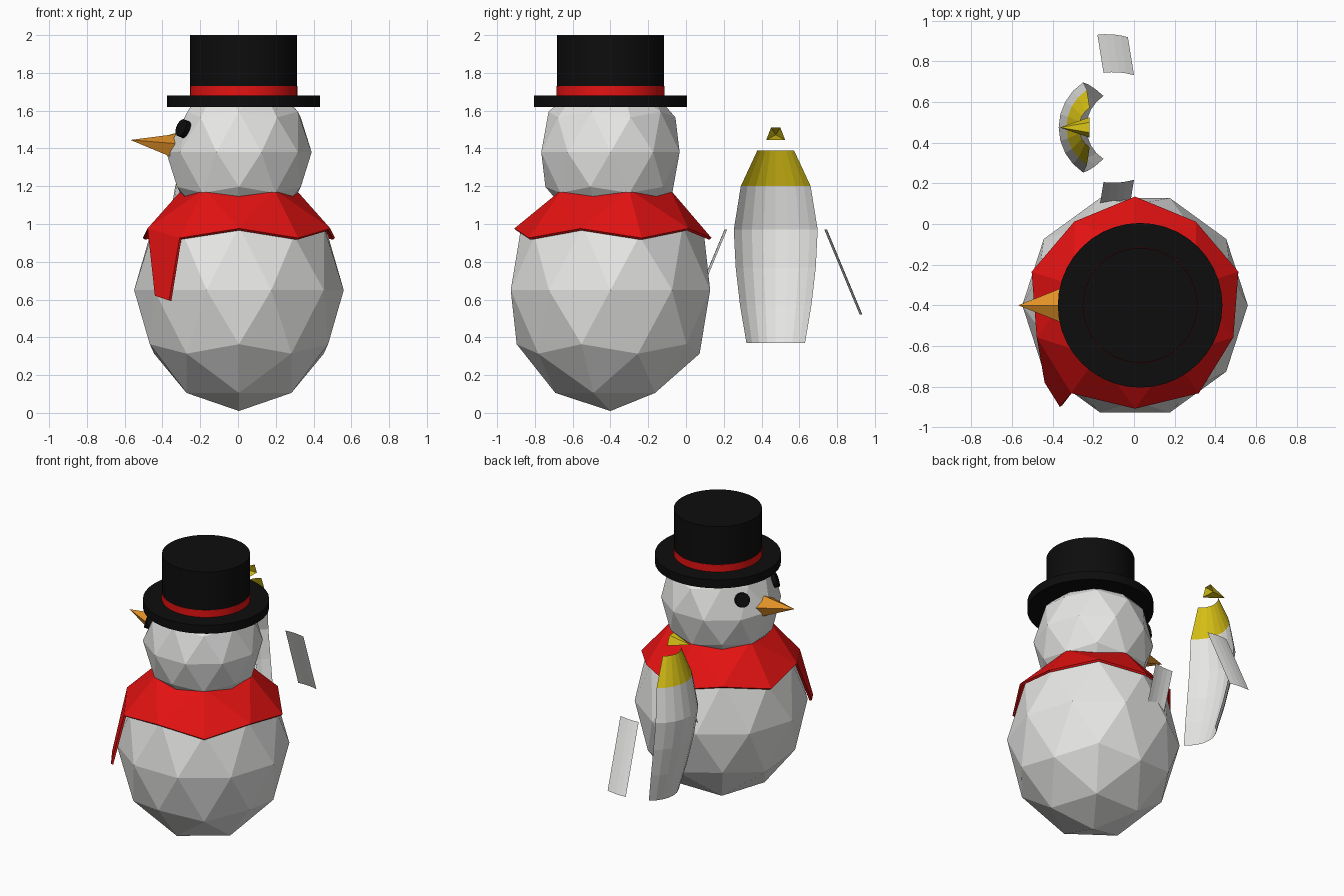
import bpy, bmesh, math
from mathutils import Vector, Matrix

if "Cube" in bpy.data.objects:
    bpy.data.objects.remove(bpy.data.objects["Cube"])


def material(name, r, g, b):
    m = bpy.data.materials.new(name)
    m.diffuse_color = (r, g, b, 1)
    m.use_nodes = True
    m.node_tree.nodes["Principled BSDF"].inputs["Base Color"].default_value = m.diffuse_color
    return m


WHITE = material("white", 0.8, 0.8, 0.79)
RED = material("red", 0.78, 0.006, 0.006)
BLACK = material("black", 0.004, 0.004, 0.004)
ORANGE = material("orange", 0.75, 0.28, 0.02)
YELLOW = material("yellow", 0.72, 0.56, 0.008)


def finish(name, bm, *mats):
    me = bpy.data.meshes.new(name)
    bm.to_mesh(me)
    bm.free()
    ob = bpy.data.objects.new(name, me)
    bpy.context.collection.objects.link(ob)
    for m in mats:
        me.materials.append(m)
    return ob


def ball(z, rxy, rz, keep=None):
    """Low-poly ball on the figure's axis; keep limits it to a unit height band."""
    bm = bmesh.new()
    bmesh.ops.create_icosphere(bm, subdivisions=2, radius=1)
    if keep:
        out = [f for f in bm.faces if not keep[0] < f.calc_center_median().z < keep[1]]
        bmesh.ops.delete(bm, geom=out, context='FACES')
    bm.transform(Matrix.Translation((0.005, -0.4, z)) @ Matrix.Diagonal((rxy, rxy, rz, 1))
                 @ Matrix.Rotation(math.pi / 2, 4, 'Z'))
    return bm


def cylinder(name, r, z0, z1, mat):
    bpy.ops.mesh.primitive_cylinder_add(vertices=40, radius=r, depth=z1 - z0,
                                        location=(0.03, -0.4, (z0 + z1) / 2))
    ob = bpy.context.object
    ob.name = name
    ob.data.materials.append(mat)
    bpy.ops.object.shade_smooth_by_angle(angle=math.radians(35))


def grid(bm, rows):
    """Skin a list of equal-length point rows with quads."""
    vs = [[bm.verts.new(p) for p in row] for row in rows]
    for a, b in zip(vs, vs[1:]):
        for i in range(len(a) - 1):
            bm.faces.new((a[i], a[i + 1], b[i + 1], b[i]))


# Snow body and head (head flattened a little at the face)
finish("body", ball(0.65, 0.555, 0.64), WHITE)
head = ball(1.38, 0.385, 0.41)
for v in head.verts:
    if v.co.x < -0.29 and v.co.z > 1.5:
        v.co.x += 0.04
finish("head", head, WHITE)

# Scarf: band of the body shape, with one lower edge pulled down as the tail
scarf = ball(0.64, 0.598, 0.64, keep=(0.55, 0.85))
target = Vector((-0.40, -0.70, 0.95))
edge = min((e for e in scarf.edges if e.is_boundary),
           key=lambda e: ((e.verts[0].co + e.verts[1].co) / 2 - target).length)
new = bmesh.ops.extrude_edge_only(scarf, edges=[edge])["geom"]
tail = sorted((g for g in new if isinstance(g, bmesh.types.BMVert)), key=lambda v: v.co.y)
tail[0].co = (-0.365, -0.90, 0.595)
tail[1].co = (-0.44, -0.78, 0.62)
bmesh.ops.recalc_face_normals(scarf, faces=scarf.faces[:])
ob = finish("scarf", scarf, RED)
mod = ob.modifiers.new("thickness", 'SOLIDIFY')
mod.thickness = 0.015

# Hat
cylinder("hat_brim", 0.405, 1.62, 1.68, BLACK)
cylinder("hat_band", 0.285, 1.68, 1.73, RED)
cylinder("hat_crown", 0.283, 1.73, 2.0, BLACK)

# Carrot nose
bm = bmesh.new()
tip = bm.verts.new((-0.57, -0.4, 1.445))
base = []
for i in range(5):
    a = 2 * math.pi * i / 5
    base.append(bm.verts.new((-0.32, -0.4 + 0.105 * math.sin(a), 1.402 + 0.075 * math.cos(a))))
for i in range(5):
    bm.faces.new((tip, base[i], base[(i + 1) % 5]))
bm.faces.new(base)
bmesh.ops.recalc_face_normals(bm, faces=bm.faces[:])
finish("carrot_nose", bm, ORANGE)

# Eyes: short discs facing outward
for side, label in ((1, "left"), (-1, "right")):
    bm = bmesh.new()
    bmesh.ops.create_cone(bm, cap_ends=True, segments=16, radius1=0.048, radius2=0.048, depth=0.03)
    normal = Vector((-0.29, 0.19 * side, 0.12))
    bm.transform(Matrix.Translation((-0.29, -0.4 + 0.185 * side, 1.505))
                 @ normal.to_track_quat('Z', 'Y').to_matrix().to_4x4())
    finish(label + "_eye", bm, BLACK)

# Bird: open curved shell, rings given as (height, half width, x of the rim)
RINGS = [(0.37, 0.155, -0.15), (0.57, 0.189, -0.19), (0.77, 0.212, -0.225),
         (0.97, 0.222, -0.25), (1.2, 0.185, -0.232), (1.39, 0.097, -0.218)]
ARC, CY, SEG = math.radians(57), 0.475, 8
rows = []
for z, half, rim in RINGS:
    r = half / math.sin(ARC)
    cx = rim + r * math.cos(ARC)
    angles = [ARC * (2 * i / SEG - 1) for i in range(SEG + 1)]
    rows.append([(cx - r * math.cos(a), CY - r * math.sin(a), z) for a in angles])
bm = bmesh.new()
grid(bm, rows)
for f in bm.faces:
    f.material_index = int(f.calc_center_median().z > 1.2)
finish("bird_shell", bm, WHITE, YELLOW)

# Bird beak: open pyramid pointing to -x
bm = bmesh.new()
tip = bm.verts.new((-0.365, CY, 1.472))
base = [bm.verts.new((-0.22, CY + y, z)) for y, z in
        ((-0.025, 1.51), (0.025, 1.51), (0.05, 1.445), (-0.05, 1.445))]
for i in range(4):
    bm.faces.new((tip, base[i], base[(i + 1) % 4]))
finish("bird_beak", bm, YELLOW)

# Bird wings: thin, slightly bowed plates hanging outward on both sides
for side, label in ((1, "left"), (-1, "right")):
    rows = []
    for x0, y0, z in ((-0.15, 0.26, 0.97), (-0.18, 0.447, 0.52)):
        rows.append([(x0 + 0.15 * t, CY + side * (y0 + 0.012 * (1 - (1.6 * t - 0.5) ** 2)), z)
                     for t in (0, 0.25, 0.5, 0.75, 1)])
    bm = bmesh.new()
    grid(bm, rows)
    finish(label + "_wing", bm, WHITE)
